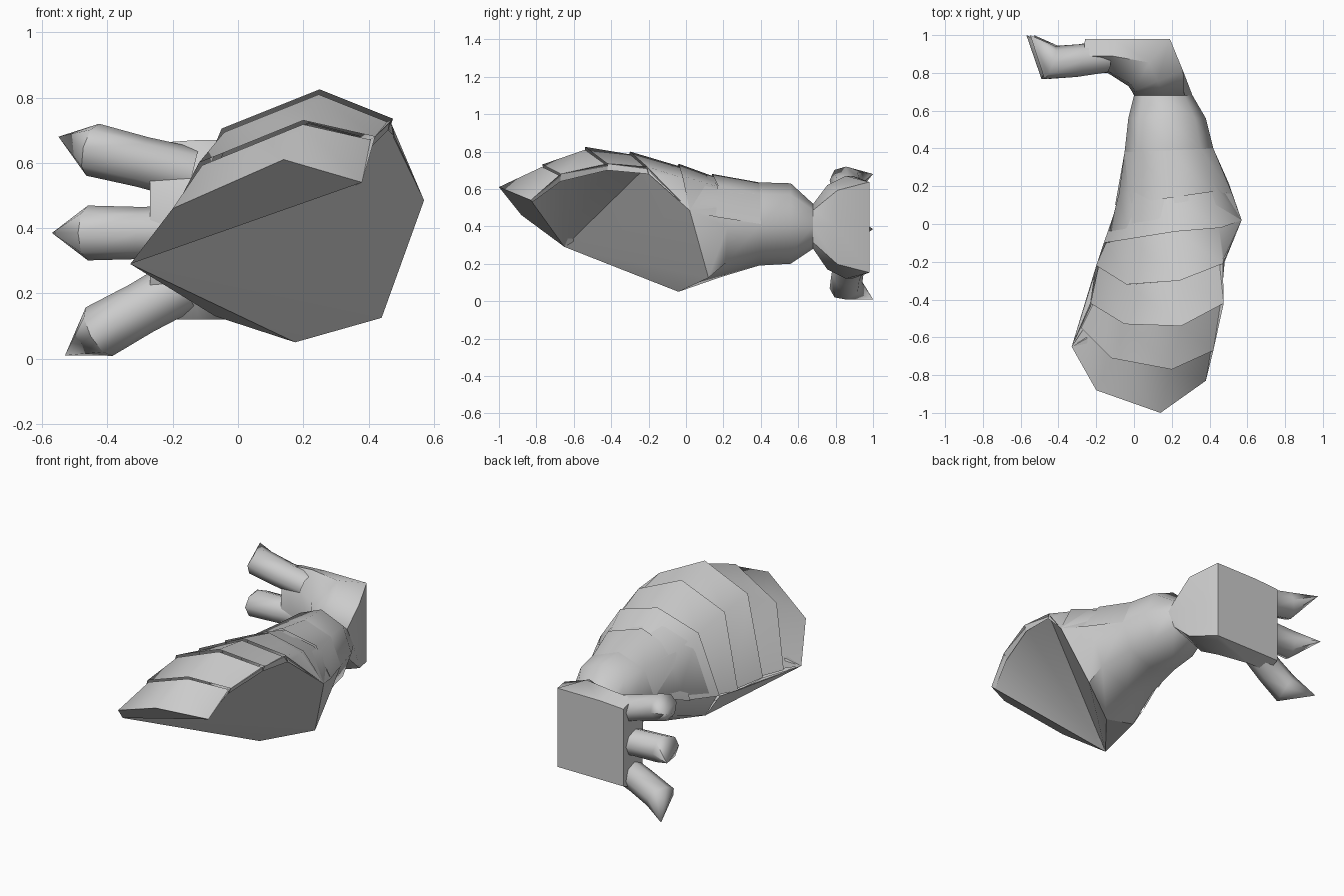
import bpy, bmesh, math
from mathutils import Vector

if "Cube" in bpy.data.objects:
    bpy.data.objects.remove(bpy.data.objects["Cube"])


def finish(name, bm, angle):
    bmesh.ops.recalc_face_normals(bm, faces=bm.faces[:])
    me = bpy.data.meshes.new(name)
    bm.to_mesh(me)
    bm.free()
    ob = bpy.data.objects.new(name, me)
    bpy.context.collection.objects.link(ob)
    bpy.ops.object.select_all(action='DESELECT')
    ob.select_set(True)
    bpy.context.view_layer.objects.active = ob
    bpy.ops.object.shade_smooth_by_angle(angle=math.radians(angle))
    return ob


def loft(name, rings, closed=True, tip=None, caps=(), angle=60):
    """Skin a list of equal-length point rings."""
    bm = bmesh.new()
    vs = [[bm.verts.new(p) for p in r] for r in rings]
    n = len(rings[0])
    for a, b in zip(vs, vs[1:]):
        for i in range(n if closed else n - 1):
            j = (i + 1) % n
            bm.faces.new((a[i], a[j], b[j], b[i]))
    if tip:
        t = bm.verts.new(tip)
        for i in range(n):
            bm.faces.new((vs[-1][i], vs[-1][(i + 1) % n], t))
    for k in caps:
        bm.faces.new(vs[k])
    return finish(name, bm, angle)


# unit sections, starting left and going over the top
OCT = [(-1, 0), (-.72, .72), (0, 1), (.72, .72), (1, 0), (.72, -.72), (0, -1), (-.72, -.72)]
FLAT_BACK = [(-1, 0), (-.9, .6), (0, 1), (1, .88), (1, 0), (1, -.88), (0, -1), (-.9, -.6)]


def section(inner, outer, z0, z1, shape=OCT):
    """Section spanning two plan points (x, y) and a height range."""
    a, b = Vector(inner), Vector(outer)
    c, h = (a + b) / 2, (b - a) / 2
    return [(c.x + h.x * u, c.y + h.y * u, (z0 + z1) / 2 + (z1 - z0) / 2 * v) for u, v in shape]


def shrink(arc, f):
    c = Vector((.17, 0, .38))
    return [(c.x + (x - c.x) * f, y, c.z + (z - c.z) * f) for x, y, z in arc[:-1]] + [arc[-1]]


# front lips of the overlapping back plates: left, upper left, top, upper right, right
lips = [
    [(-.10, .10, .30), (-.01, .11, .58), (.20, .14, .68), (.41, .17, .62), (.52, .16, .45)],
    [(-.16, -.10, .27), (-.03, -.08, .63), (.22, -.04, .735), (.46, -.02, .67), (.57, .02, .485)],
    [(-.20, -.22, .27), (-.04, -.32, .67), (.24, -.30, .80), (.47, -.21, .72), (.48, -.20, .68)],
    [(-.23, -.42, .28), (-.05, -.53, .705), (.25, -.54, .825), (.475, -.42, .735), (.46, -.42, .70)],
    [(-.28, -.55, .29), (-.12, -.71, .60), (.20, -.77, .73), (.42, -.67, .68), (.40, -.67, .64)],
    [(-.33, -.65, .29), (-.20, -.88, .46), (.14, -1.0, .61), (.38, -.83, .54), (.36, -.82, .53)],
]
low = [(.44, .12, .125), (.175, -.04, .05), (-.07, -.09, .13)]

# forearm
forearm = [
    section((0, .68), (.31, .68), .28, .52),
    section((-.03, .56), (.38, .56), .20, .63),
    section((-.05, .38), (.42, .40), .19, .635),
    section((-.08, .16), (.50, .22), .13, .655),
    shrink(lips[1], .96) + low,
]
loft("forearm", forearm)

# back plates, each emerging from beneath the lip behind it
for i, lip in enumerate(lips):
    start = forearm[2][:5] if i == 0 else shrink(lips[i - 1], .965)
    loft("back_plate_%d" % (i + 1), [start, lip], closed=False)

# elbow underside, fanning out from the pointed left corner
rim = [lips[5][2], lips[5][3], lips[4][3], lips[3][3], lips[2][3], lips[1][4]] + low
rim = [lips[5][1]] + rim + [lips[k][0] for k in (1, 2, 3)]
bm = bmesh.new()
corner = bm.verts.new(lips[5][0])
edge = [bm.verts.new(p) for p in rim]
for a, b in zip(edge, edge[1:]):
    bm.faces.new((corner, a, b))
finish("elbow_underside", bm, 40)

# hand, bending sideways from the wrist
loft("hand", [
    section((0, .68), (.31, .68), .28, .52),
    section((-.01, .70), (.26, .81), .17, .62, FLAT_BACK),
    section((-.03, .73), (.19, .98), .12, .67, FLAT_BACK),
    section((-.14, .80), (-.10, .98), .12, .67, FLAT_BACK),
    section((-.27, .80), (-.26, .98), .12, .66, FLAT_BACK),
], caps=(0, -1), angle=50)


# three clawed fingers
def finger(name, base, end, tip, w):
    a, b = Vector(base), Vector(end)
    d = (b - a).normalized()
    p = Vector((-d.z, 0, d.x))
    rings = []
    for f, s, dy in ((0, 1, .03), (.5, .95, .005), (1, 1, -.005)):
        c = a.lerp(b, f) + Vector((0, dy, 0))
        ring = []
        for k in range(8):
            t = math.tau * k / 8
            u, v = math.cos(t), math.sin(t)
            ring.append(c + p * (w * s * u) + Vector((0, .087 * v, 0)) - d * (.03 * v * f))
        rings.append(ring)
    loft(name, rings, tip=tip, angle=48)


finger("upper_finger", (-.14, .86, .565), (-.445, .86, .64), (-.55, 1.0, .68), .082)
finger("middle_finger", (-.14, .86, .385), (-.46, .86, .385), (-.57, 1.0, .385), .084)
finger("lower_finger", (-.17, .86, .225), (-.425, .86, .083), (-.53, 1.0, .01), .085)
